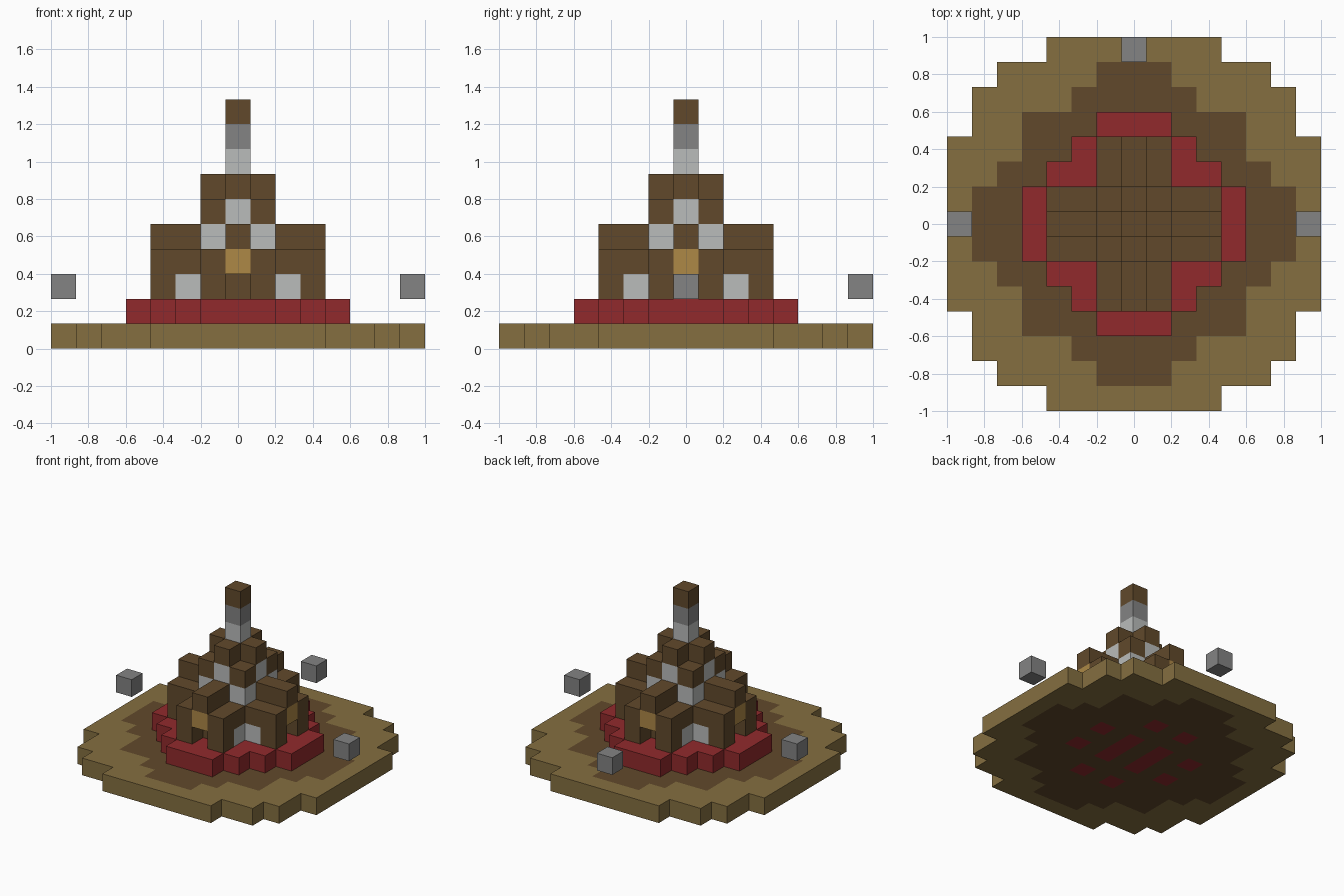
import bpy
import bmesh
import math
from mathutils import Vector

cube = bpy.data.objects.get("Cube")
if cube:
    bpy.data.objects.remove(cube, do_unlink=True)

U = 2 / 15          # edge of one block
R = range(-7, 8)


def linear(c):
    c /= 255
    return c / 12.92 if c <= 0.04045 else ((c + 0.055) / 1.055) ** 2.4


def material(name, r, g, b):
    mat = bpy.data.materials.new(name)
    mat.use_nodes = True
    col = (linear(r), linear(g), linear(b), 1)
    mat.diffuse_color = col
    bsdf = mat.node_tree.nodes["Principled BSDF"]
    bsdf.inputs["Base Color"].default_value = col
    bsdf.inputs["Roughness"].default_value = 0.9
    return mat


tan = material("sand tan", 133, 111, 64)
brown = material("wood brown", 97, 73, 43)
red = material("brick red", 145, 42, 44)
pale = material("pale grey", 186, 188, 187)
grey = material("stone grey", 131, 131, 131)
ochre = material("lamp ochre", 173, 136, 70)


def layer(z, rule):
    """Blocks of one level; the rule sees distances from the centre lines."""
    return {(x, y, z) for x in R for y in R if rule(abs(x), abs(y))}


def stepped(widths):
    """Stepped disc: widths[d] is the half width at row distance d."""
    return lambda a, b: b < len(widths) and a <= widths[b]


def pair(p, q):
    return lambda a, b: sorted((a, b)) == [p, q]


# Ground: inlaid earth patch with buried footings
slab = layer(0, stepped([7, 7, 7, 7, 6, 6, 5, 3]))
footings = layer(0, lambda a, b: pair(1, 3)(a, b) or (a == 1 and b <= 1))
earth = layer(0, stepped([6, 6, 5, 4, 4, 2, 1])) - footings
slab -= earth | footings

# Stepped plinth
plinth = layer(1, stepped([4, 4, 3, 2, 1]))

# Lower storey: cross plan with recessed doorways and corner panes
cross = stepped([3, 3, 1, 1])
corner_panes = layer(2, pair(1, 2))
lamps = layer(3, pair(0, 3))
lower = layer(2, cross) - corner_panes - layer(2, pair(0, 3))
lower |= layer(3, cross) - lamps

# Roof ridges over the arms, and the small upper storey
ridges = layer(4, lambda a, b: min(a, b) == 0 and max(a, b) <= 3)
ridge_panes = layer(4, pair(1, 1))
upper = layer(5, pair(1, 1)) | layer(5, pair(0, 0))
upper_panes = layer(5, pair(0, 1))
crown = layer(6, lambda a, b: a + b <= 1)

# Central mast and floating stones
mast_base, mast_middle, mast_cap = ({(0, 0, z)} for z in (7, 8, 9))
stones = {(-7, 0, 2), (7, 0, 2), (0, 7, 2)}

parts = [
    ("ground_slab", slab, tan),
    ("earth_patch", earth, brown),
    ("footings", footings, red),
    ("plinth", plinth, red),
    ("lower_walls", lower, brown),
    ("corner_panes", corner_panes, pale),
    ("lamps", lamps, ochre),
    ("roof_ridges", ridges, brown),
    ("ridge_panes", ridge_panes, pale),
    ("upper_walls", upper, brown),
    ("upper_panes", upper_panes, pale),
    ("crown", crown, brown),
    ("mast_base", mast_base, pale),
    ("mast_middle", mast_middle, grey),
    ("mast_cap", mast_cap, brown),
    ("floating_stones", stones, grey),
]
filled = set().union(*(cells for _, cells, _ in parts))


def build(name, cells, mat):
    """Join blocks into one object, keeping only the exposed faces."""
    bm = bmesh.new()
    for x, y, z in sorted(cells):
        made = bmesh.ops.create_cube(bm, size=U)["verts"]
        bmesh.ops.translate(bm, verts=made, vec=Vector((x, y, z + 0.5)) * U)
        hidden = []
        for f in {f for v in made for f in v.link_faces}:
            f.normal_update()
            n = f.normal
            if (x + round(n.x), y + round(n.y), z + round(n.z)) in filled:
                hidden.append(f)
        bmesh.ops.delete(bm, geom=hidden, context="FACES")
    bmesh.ops.remove_doubles(bm, verts=bm.verts, dist=U / 100)
    bmesh.ops.dissolve_limit(bm, angle_limit=math.radians(1),
                             verts=bm.verts, edges=bm.edges)
    mesh = bpy.data.meshes.new(name)
    bm.to_mesh(mesh)
    bm.free()
    mesh.materials.append(mat)
    bpy.context.collection.objects.link(bpy.data.objects.new(name, mesh))


for part in parts:
    build(*part)
